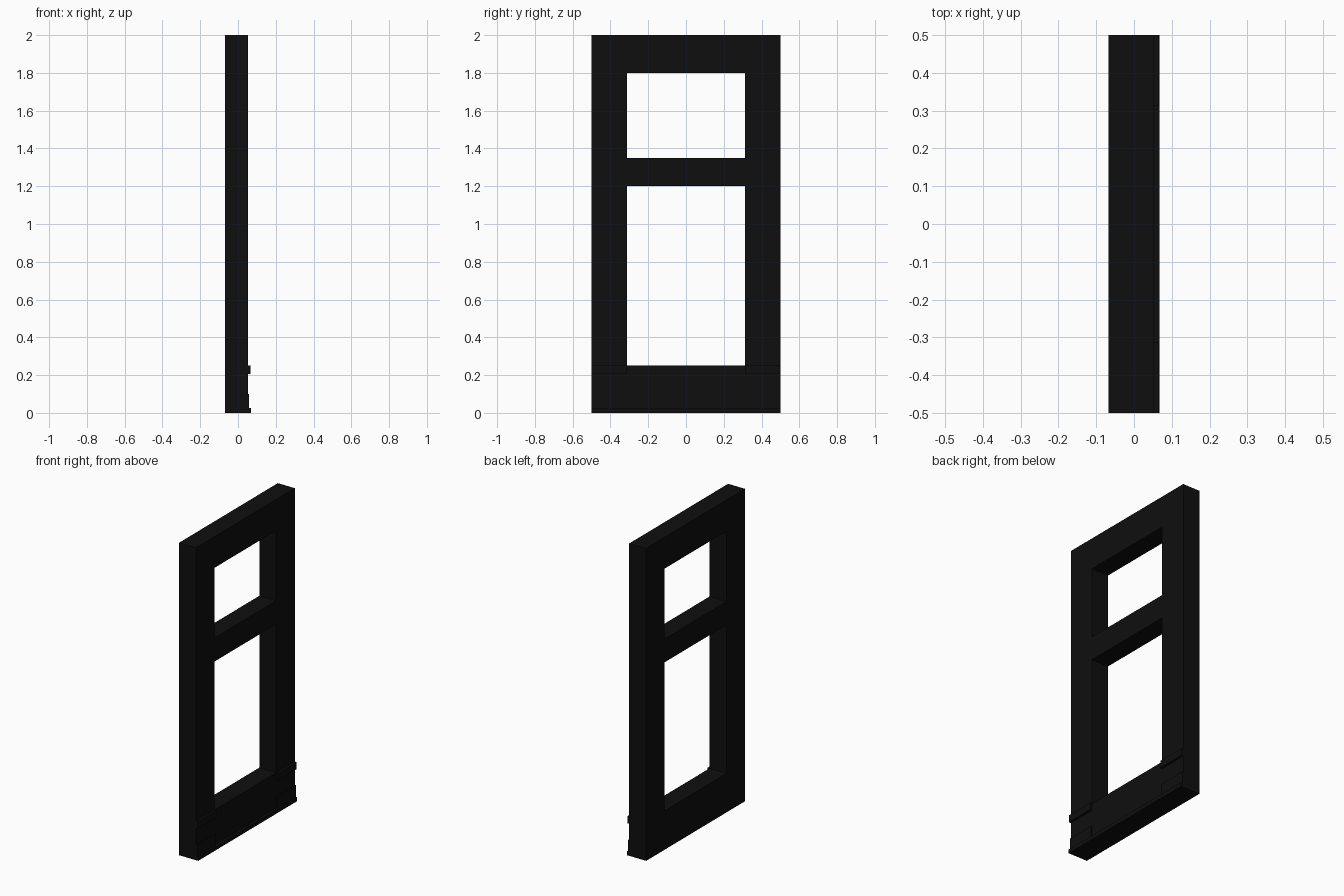
import bpy

cube = bpy.data.objects.get("Cube")
if cube:
    bpy.data.objects.remove(cube, do_unlink=True)

black = bpy.data.materials.new("black_paint")
black.use_nodes = True
colour = (0.0045, 0.0045, 0.0045, 1)
black.diffuse_color = colour
black.node_tree.nodes["Principled BSDF"].inputs["Base Color"].default_value = colour

BACK, FACE, PROUD = -0.068, 0.052, 0.068   # x planes
OUTER, INNER = 0.5, 0.3125                 # stile edges in y


def box(name, x, y, z):
    """Axis-aligned box from (low, high) ranges."""
    bpy.ops.mesh.primitive_cube_add(size=1, location=[sum(r) / 2 for r in (x, y, z)])
    ob = bpy.context.object
    ob.name = name
    ob.scale = [r[1] - r[0] for r in (x, y, z)]
    bpy.ops.object.transform_apply(location=False, rotation=False, scale=True)
    ob.data.materials.append(black)
    return ob


# Frame: two stiles and three rails
for side, name in ((1, "left"), (-1, "right")):
    span = sorted((side * INNER, side * OUTER))
    box(name + "_stile", (BACK, FACE), span, (0, 2))
    # Raised trim at the foot of each stile
    box(name + "_trim_cap", (FACE, PROUD - 0.002), span, (0.205, 0.25))
    box(name + "_trim_plate", (FACE, FACE + 0.007), span, (0.025, 0.1))

for name, low, high in (("bottom_rail", 0, 0.25), ("middle_rail", 1.2, 1.35), ("top_rail", 1.8, 2)):
    box(name, (BACK, FACE), (-INNER, INNER), (low, high))

# Full-width strip along the bottom edge
box("bottom_strip", (FACE, PROUD), (-OUTER, OUTER), (0, 0.025))
